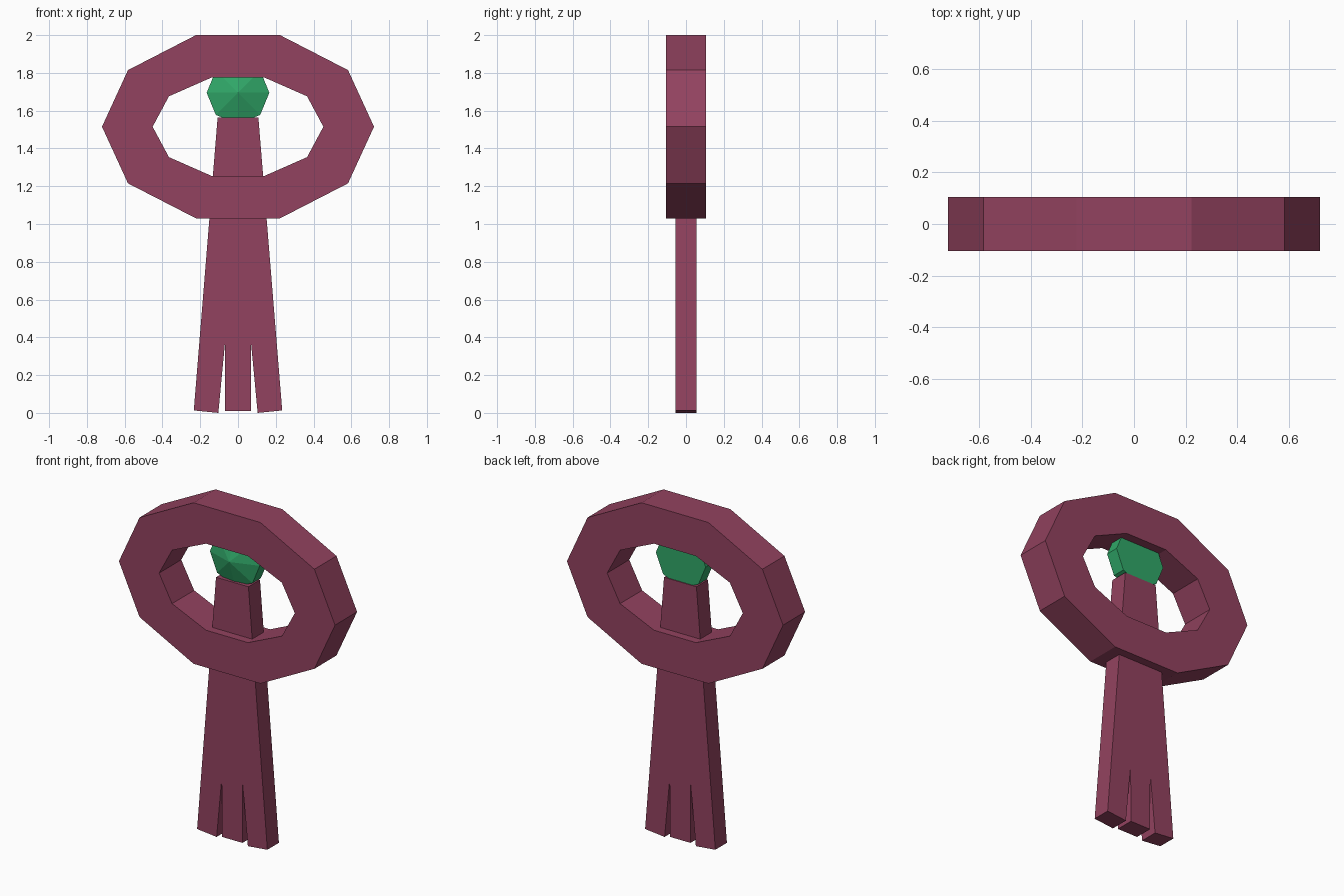
import bpy, bmesh
from math import cos, sin, tau

if "Cube" in bpy.data.objects:
    bpy.data.objects.remove(bpy.data.objects["Cube"])


def material(name, rgb):
    m = bpy.data.materials.new(name)
    m.diffuse_color = (*rgb, 1)
    m.use_nodes = True
    m.node_tree.nodes["Principled BSDF"].inputs["Base Color"].default_value = m.diffuse_color
    return m


def finish(name, bm, mat):
    bmesh.ops.recalc_face_normals(bm, faces=bm.faces)
    mesh = bpy.data.meshes.new(name)
    bm.to_mesh(mesh)
    bm.free()
    mesh.materials.append(mat)
    ob = bpy.data.objects.new(name, mesh)
    bpy.context.collection.objects.link(ob)
    return ob


def ellipse(bm, n, rx, rz, y, cz):
    return [bm.verts.new((rx * cos(tau * i / n), y, cz + rz * sin(tau * i / n)))
            for i in range(n)]


def bridge(bm, a, b):
    n = len(a)
    for i in range(n):
        j = (i + 1) % n
        bm.faces.new((a[i], a[j], b[j], b[i]))


plum = material("plum", (0.29, 0.055, 0.115))
green = material("green", (0.03, 0.39, 0.14))

# Ten-sided oval ring with a rectangular section
bm = bmesh.new()
loops = [ellipse(bm, 10, rx, rz, y, 1.515)
         for rx, rz, y in ((0.72, 0.51, -0.105), (0.72, 0.51, 0.105),
                           (0.452, 0.274, 0.105), (0.452, 0.274, -0.105))]
for k in range(4):
    bridge(bm, loops[k], loops[(k + 1) % 4])
finish("oval_ring", bm, plum)

# Tapered shaft split into three prongs, mirrored outline extruded in depth
half = [(0.108, 1.563), (0.234, 0.013), (0.104, 0.0), (0.07, 0.36), (0.068, 0.01)]
outline = half + [(-x, z) for x, z in reversed(half)]
bm = bmesh.new()
front = [bm.verts.new((x, -0.055, z)) for x, z in outline]
back = [bm.verts.new((x, 0.055, z)) for x, z in outline]
bm.faces.new(front)
bm.faces.new(back)
bridge(bm, front, back)
finish("pronged_shaft", bm, plum)

# Eight-sided gem: flat back, straight girdle, pointed faceted front
bm = bmesh.new()
back = ellipse(bm, 8, 0.166, 0.166, 0.05, 1.695)
girdle = ellipse(bm, 8, 0.166, 0.166, -0.03, 1.695)
tip = bm.verts.new((0, -0.085, 1.695))
bm.faces.new(back)
bridge(bm, back, girdle)
for i in range(8):
    bm.faces.new((girdle[i], girdle[(i + 1) % 8], tip))
finish("gem", bm, green)
